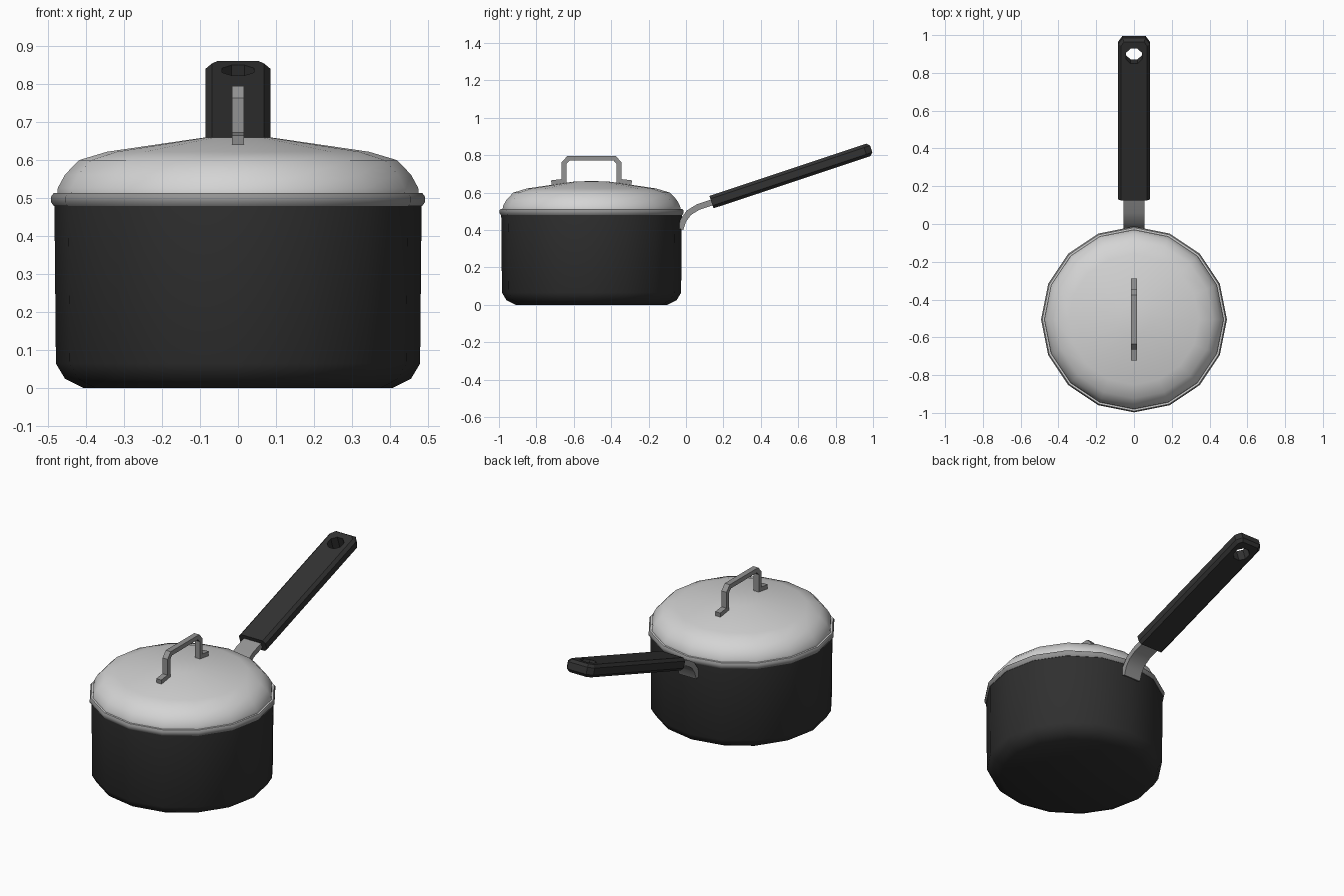
import bpy, bmesh, math
from mathutils import Vector, Matrix

if "Cube" in bpy.data.objects:
    bpy.data.objects.remove(bpy.data.objects["Cube"])

CY = -0.505      # pot centre along y
SIDES = 16


def material(name, rgb):
    m = bpy.data.materials.new(name)
    m.diffuse_color = (*rgb, 1)
    m.use_nodes = True
    m.node_tree.nodes["Principled BSDF"].inputs["Base Color"].default_value = m.diffuse_color
    return m


black = material("black_enamel", (0.029, 0.029, 0.029))
grip_black = material("grip_black", (0.032, 0.032, 0.032))
light = material("light_steel", (0.66, 0.66, 0.66))
steel = material("grey_steel", (0.29, 0.29, 0.29))


def finish(name, bm, mats, smooth=None):
    bmesh.ops.recalc_face_normals(bm, faces=bm.faces)
    me = bpy.data.meshes.new(name)
    bm.to_mesh(me)
    bm.free()
    for m in mats:
        me.materials.append(m)
    ob = bpy.data.objects.new(name, me)
    bpy.context.collection.objects.link(ob)
    if smooth:
        bpy.ops.object.select_all(action='DESELECT')
        ob.select_set(True)
        bpy.context.view_layer.objects.active = ob
        bpy.ops.object.shade_smooth_by_angle(angle=math.radians(smooth))
    return ob


def lathe(name, profile, mats, smooth, rule=None):
    """Spin an (r, z) profile about the pot axis."""
    bm = bmesh.new()
    vs = [bm.verts.new((r, 0, z)) for r, z in profile]
    es = [bm.edges.new(p) for p in zip(vs, vs[1:])]
    bmesh.ops.spin(bm, geom=vs + es, cent=(0, 0, 0), axis=(0, 0, 1),
                   angle=math.tau, steps=SIDES)
    bmesh.ops.remove_doubles(bm, verts=bm.verts, dist=1e-4)
    bmesh.ops.translate(bm, verts=bm.verts, vec=(0, CY, 0))
    if rule:
        for f in bm.faces:
            f.material_index = rule(f.calc_center_median())
    return finish(name, bm, mats, smooth)


def strip(name, path, width, thick, mat, smooth=None):
    """Flat bar of rectangular section along a (y, z) path."""
    pts = [Vector(p) for p in path]
    bm = bmesh.new()
    rings = []
    for i, p in enumerate(pts):
        a = (p - pts[i - 1]).normalized() if i else None
        b = (pts[i + 1] - p).normalized() if i < len(pts) - 1 else None
        t = ((a or b) + (b or a)).normalized()
        n = Vector((-t.y, t.x))
        half = thick / 2 / max(0.5, t.dot(a or b))
        ring = []
        for sx, sn in ((-1, -1), (1, -1), (1, 1), (-1, 1)):
            q = p + n * half * sn
            ring.append(bm.verts.new((sx * width / 2, q.x, q.y)))
        rings.append(ring)
    for r, s in zip(rings, rings[1:]):
        for k in range(4):
            bm.faces.new((r[k], r[(k + 1) % 4], s[(k + 1) % 4], s[k]))
    bm.faces.new(rings[0])
    bm.faces.new(rings[-1])
    return finish(name, bm, [mat], smooth)


# Pot body, with hollow inside under the lid
lathe("pot_body", [(0, 0), (0.405, 0), (0.455, 0.025), (0.479, 0.065), (0.483, 0.49),
                   (0.455, 0.49), (0.45, 0.07), (0.4, 0.03), (0, 0.03)], [black], 50)

# Domed lid with a darker rolled rim
lathe("lid", [(0.45, 0.48), (0.485, 0.48), (0.492, 0.49), (0.492, 0.504), (0.485, 0.513),
              (0.475, 0.513), (0.474, 0.527), (0.455, 0.562), (0.418, 0.6),
              (0.345, 0.622), (0.085, 0.66), (0, 0.661)],
      [light, steel], 40, lambda c: 1 if c.z < 0.512 else 0)

# Lid handle: bent bar with two splayed feet
half = [(0.215, 0.653), (0.147, 0.661), (0.147, 0.758), (0.124, 0.783)]
path = [(CY - y, z) for y, z in half] + [(CY + y, z) for y, z in reversed(half)]
strip("lid_handle", path, 0.032, 0.025, steel)

# Curved bracket joining the pot and the grip
strip("handle_bracket", [(-0.03, 0.405), (-0.014, 0.452), (0.015, 0.492),
                         (0.065, 0.523), (0.2, 0.567)], 0.11, 0.032, steel, 40)

# Grip: chamfered outline extruded, edges bevelled, tilted up
tilt = Matrix.Rotation(math.radians(18.4), 4, 'X')
place = Matrix.Translation((0, 0.136, 0.549)) @ tilt
L, W, T, C = 0.9, 0.085, 0.035, 0.024
bm = bmesh.new()
outline = [(-W, 0), (W, 0), (W, L - C * 1.4), (W - C, L), (C - W, L), (-W, L - C * 1.4)]
base = bm.faces.new([bm.verts.new((x, y, -T)) for x, y in outline])
ext = bmesh.ops.extrude_face_region(bm, geom=[base])
bmesh.ops.translate(bm, vec=(0, 0, 2 * T),
                    verts=[g for g in ext["geom"] if isinstance(g, bmesh.types.BMVert)])
edges = [e for e in bm.edges
         if abs(e.verts[0].co.z - e.verts[1].co.z) < 1e-5
         and max(v.co.y for v in e.verts) > 0.01]
bmesh.ops.bevel(bm, geom=edges, offset=0.016, segments=1, affect='EDGES')
bm.transform(place)
grip = finish("handle_grip", bm, [grip_black])

# Hanging hole near the grip end
bm = bmesh.new()
bmesh.ops.create_cone(bm, cap_ends=True, segments=8, radius1=0.046, radius2=0.046, depth=0.3,
                      matrix=place @ Matrix.Translation((0, 0.805, 0))
                      @ Matrix.Rotation(math.pi / 8, 4, 'Z'))
cutter = finish("hole_cutter", bm, [grip_black])
cutter.hide_render = True
mod = grip.modifiers.new("hole", 'BOOLEAN')
mod.operation = 'DIFFERENCE'
mod.object = cutter
mod.solver = 'EXACT'
bpy.context.view_layer.objects.active = grip
bpy.ops.object.modifier_apply(modifier=mod.name)
bpy.data.objects.remove(cutter)
